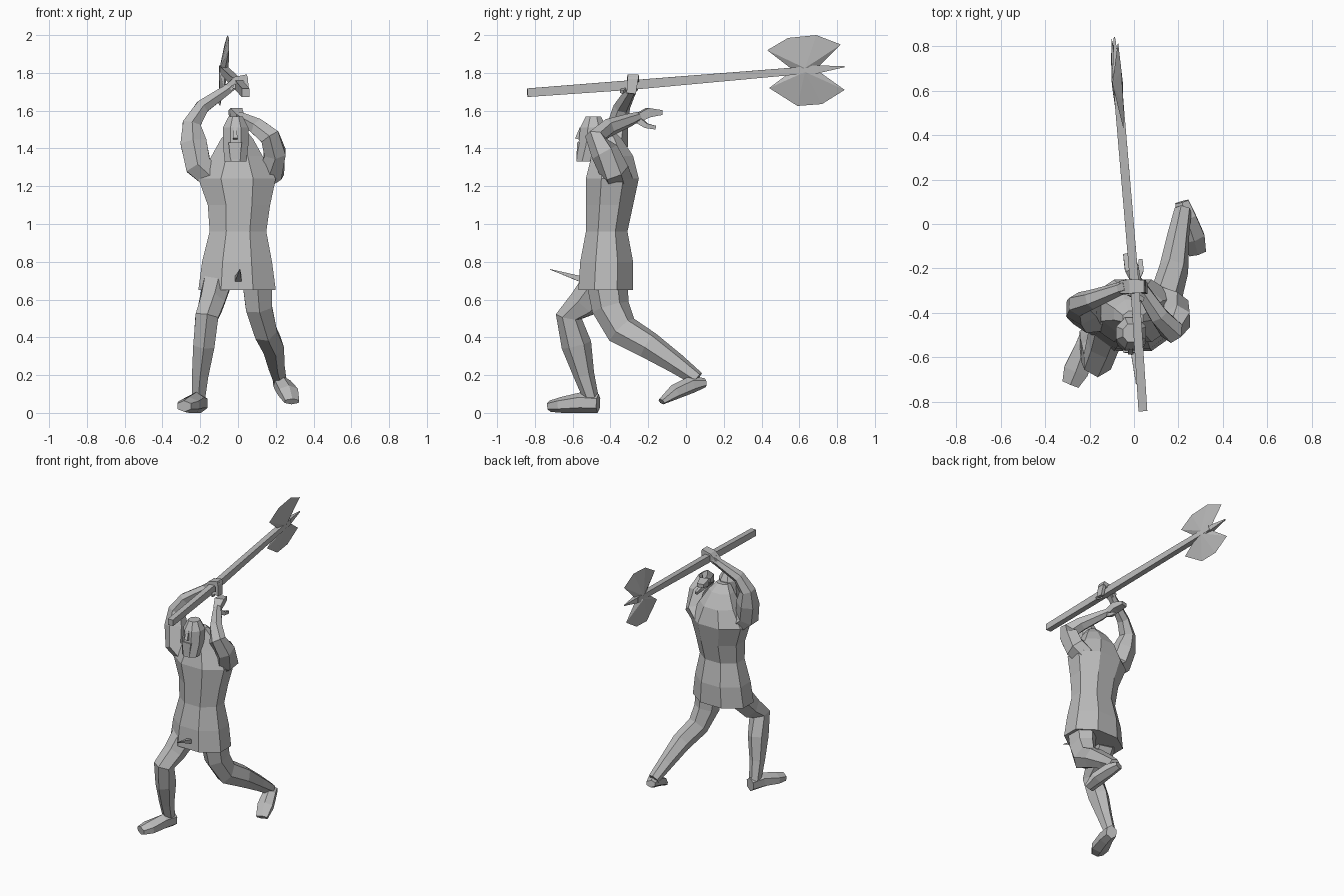
import bpy
import bmesh
import math
from mathutils import Vector

default_cube = bpy.data.objects.get("Cube")
if default_cube:
    bpy.data.objects.remove(default_cube, do_unlink=True)

# One plain grey clay for the whole figure
clay = bpy.data.materials.new("plain_grey")
clay.use_nodes = True
grey = (0.5, 0.5, 0.5, 1)
clay.diffuse_color = grey
clay.node_tree.nodes["Principled BSDF"].inputs["Base Color"].default_value = grey

X_AXIS, Y_AXIS, Z_AXIS = Vector((1, 0, 0)), Vector((0, 1, 0)), Vector((0, 0, 1))


def finish(name, bm):
    """Turn a bmesh into a flat-shaded object."""
    bmesh.ops.recalc_face_normals(bm, faces=bm.faces[:])
    mesh = bpy.data.meshes.new(name)
    bm.to_mesh(mesh)
    bm.free()
    mesh.materials.append(clay)
    obj = bpy.data.objects.new(name, mesh)
    bpy.context.scene.collection.objects.link(obj)
    return obj


def skin(name, rings):
    """Join successive rings of points with quads and cap both ends."""
    bm = bmesh.new()
    loops = [[bm.verts.new(point) for point in ring] for ring in rings]
    count = len(loops[0])
    for lower, upper in zip(loops, loops[1:]):
        for i in range(count):
            j = (i + 1) % count
            bm.faces.new((lower[i], lower[j], upper[j], upper[i]))
    bm.faces.new(loops[0])
    bm.faces.new(loops[-1])
    return finish(name, bm)


def limb(name, stations, sides=6, reference=Y_AXIS):
    """Loft rings along a path; a station is x, y, z, half width, half depth."""
    centres = [Vector(s[:3]) for s in stations]
    rings = []
    for i, station in enumerate(stations):
        ahead = centres[min(i + 1, len(centres) - 1)]
        behind = centres[max(i - 1, 0)]
        along = (ahead - behind).normalized()
        across = reference.cross(along).normalized()
        depth = along.cross(across)
        ring = []
        for k in range(sides):
            angle = math.tau * (k + 0.5) / sides
            ring.append(centres[i] + across * station[3] * math.cos(angle)
                        + depth * station[4] * math.sin(angle))
        rings.append(ring)
    return skin(name, rings)


def stack(name, levels):
    """Loft level octagons; a level is z, left x, right x, front y, back y."""
    rings = []
    stretch = 1 / math.cos(math.pi / 8)
    for z, x0, x1, y0, y1 in levels:
        ring = []
        for k in range(8):
            angle = math.tau * (k + 0.5) / 8
            ring.append(Vector(((x0 + x1) / 2 + (x1 - x0) / 2 * stretch * math.cos(angle),
                                (y0 + y1) / 2 + (y1 - y0) / 2 * stretch * math.sin(angle),
                                z)))
        rings.append(ring)
    return skin(name, rings)


# Tunic with flared hem, waist, chest and hunched shoulders
stack("tunic", [
    (.65, -.21, .2, -.57, -.28),
    (.8, -.19, .18, -.56, -.28),
    (.96, -.15, .15, -.53, -.31),
    (1.1, -.16, .17, -.53, -.28),
    (1.24, -.21, .2, -.53, -.25),
    (1.36, -.14, .13, -.5, -.28),
    (1.45, -.09, .08, -.47, -.34),
    (1.5, -.05, .04, -.46, -.39),
])

# Head with brow, nose and beard
stack("head", [
    (1.33, -.07, .045, -.58, -.48),
    (1.42, -.08, .055, -.57, -.43),
    (1.51, -.08, .055, -.56, -.42),
    (1.57, -.05, .025, -.53, -.45),
])
limb("nose", [(-.015, -.555, 1.51, .01, .01), (-.015, -.575, 1.45, .018, .018)], 4)
limb("beard", [(-.015, -.56, 1.43, .05, .025), (-.015, -.565, 1.34, .035, .02)], 4)

# Thin point at the front of the tunic
limb("front_spike", [(0, -.53, .7, .03, .025), (.01, -.72, .76, .002, .002)], 4, Z_AXIS)

# Right arm, raised to grip the handle
limb("right_arm", [
    (-.13, -.4, 1.24, .07, .08),
    (-.21, -.41, 1.31, .08, .08),
    (-.235, -.38, 1.43, .08, .075),
    (-.245, -.36, 1.53, .055, .055),
    (-.19, -.34, 1.62, .042, .045),
    (-.06, -.29, 1.71, .03, .03),
    (-.03, -.28, 1.735, .03, .035),
])
limb("right_palm", [
    (-.05, -.285, 1.72, .03, .04),
    (-.01, -.28, 1.76, .03, .045),
    (.05, -.28, 1.78, .018, .04),
], 4)
limb("right_fingers", [
    (.04, -.28, 1.78, .015, .04),
    (.05, -.29, 1.69, .015, .035),
], 4)
limb("right_thumb", [
    (-.02, -.31, 1.73, .018, .018),
    (.04, -.34, 1.7, .014, .014),
], 4)

# Left arm, bent over the shoulder with an open hand
limb("left_arm", [
    (.11, -.36, 1.23, .07, .08),
    (.18, -.38, 1.28, .075, .08),
    (.195, -.43, 1.38, .065, .075),
    (.17, -.48, 1.46, .06, .055),
    (.11, -.41, 1.51, .05, .045),
    (.04, -.3, 1.55, .035, .035),
    (.01, -.25, 1.57, .025, .025),
])
limb("left_palm", [
    (.01, -.26, 1.56, .03, .03),
    (-.01, -.2, 1.59, .045, .035),
    (-.025, -.13, 1.59, .035, .018),
], 4, Z_AXIS)
limb("left_thumb", [
    (.01, -.25, 1.55, .02, .025),
    (.03, -.21, 1.52, .018, .018),
    (.03, -.16, 1.51, .012, .014),
], 4, Z_AXIS)

# Right leg, stepping forward
limb("right_leg", [
    (-.11, -.45, .69, .085, .1),
    (-.14, -.54, .58, .075, .085),
    (-.165, -.62, .51, .07, .07),
    (-.18, -.58, .36, .065, .08),
    (-.2, -.54, .2, .05, .055),
    (-.21, -.5, .07, .04, .04),
])
limb("right_foot", [
    (-.195, -.465, .05, .04, .05),
    (-.22, -.55, .055, .05, .055),
    (-.26, -.66, .042, .065, .042),
    (-.285, -.72, .035, .045, .03),
], 6, Z_AXIS)

# Left leg, trailing with the heel lifted
limb("left_leg", [
    (.1, -.42, .71, .09, .11),
    (.11, -.4, .56, .08, .1),
    (.14, -.34, .44, .07, .09),
    (.18, -.2, .36, .065, .075),
    (.2, -.05, .26, .05, .055),
    (.22, .06, .18, .04, .04),
])
limb("left_foot", [
    (.215, .1, .16, .035, .025),
    (.235, .03, .15, .05, .045),
    (.265, -.06, .11, .06, .04),
    (.285, -.13, .06, .045, .018),
], 6, Z_AXIS)

# Long square axe handle and its end spike
limb("axe_handle", [
    (.04, -.84, 1.695, .028, .032),
    (.005, -.3, 1.735, .028, .036),
    (-.08, .7, 1.82, .028, .026),
], 4, Z_AXIS)
limb("axe_spike", [
    (-.078, .66, 1.815, .028, .036),
    (-.088, .84, 1.833, .004, .004),
], 4, Z_AXIS)


def blade(name, outline, root_z):
    """Wedge-shaped blade: thick at the root, sharp along the rim."""
    def place(y, z, offset=0):
        return (-.076 - .07 * (y - .65) + .12 * (z - 1.815) + offset, y, z)

    bm = bmesh.new()
    rim = [bm.verts.new(place(y, z)) for y, z in outline]
    for offset in (-.024, .024):
        root = bm.verts.new(place(.63, root_z, offset))
        for a, b in zip(rim, rim[1:]):
            bm.faces.new((a, b, root))
    return finish(name, bm)


# Two mirrored-looking blades either side of the handle
blade("upper_blade", [(.56, 1.82), (.43, 1.92), (.54, 1.985), (.69, 2),
                      (.82, 1.95), (.7, 1.83)], 1.825)
blade("lower_blade", [(.56, 1.81), (.44, 1.72), (.59, 1.625), (.72, 1.635),
                      (.84, 1.71), (.7, 1.81)], 1.805)
